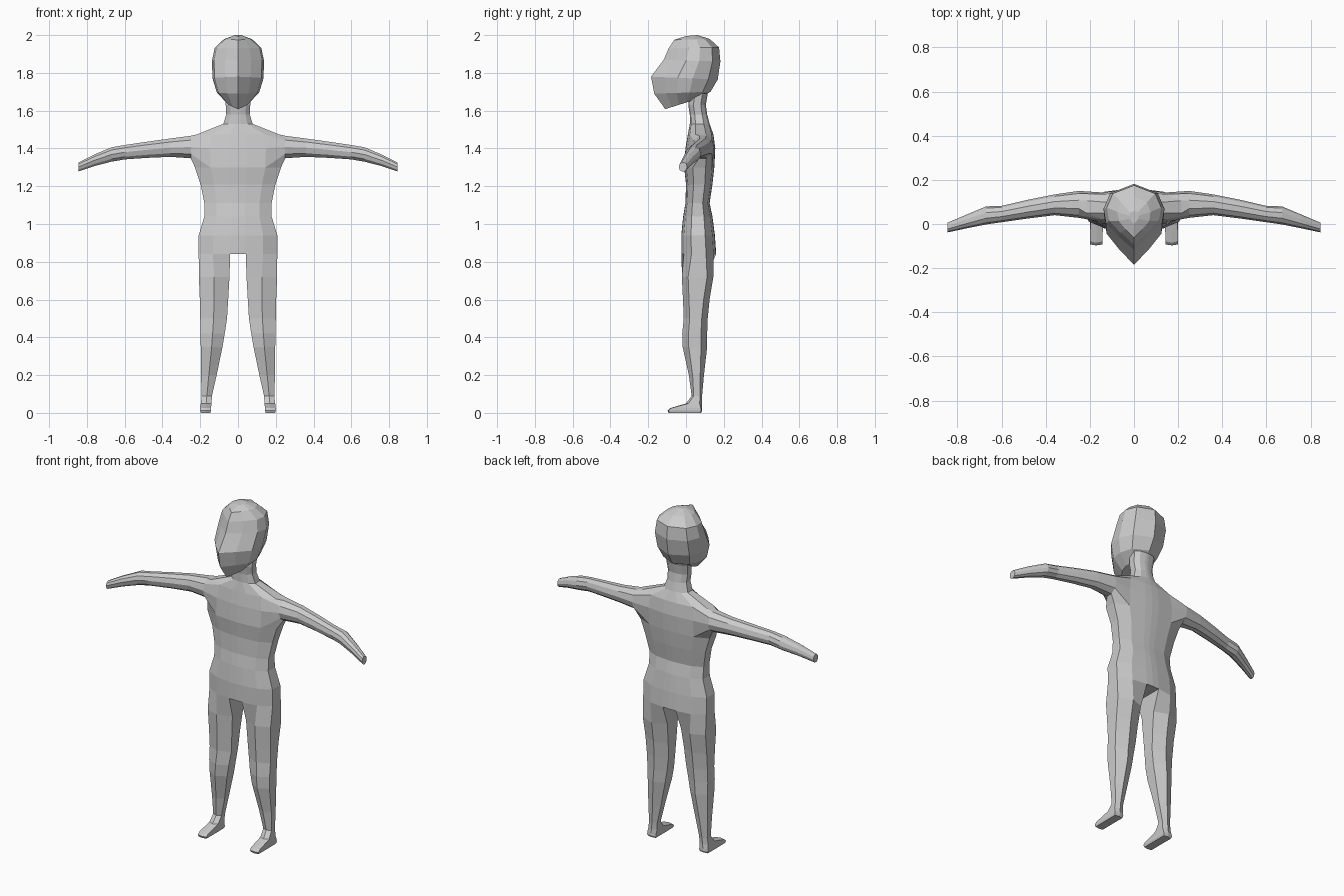
import bpy, bmesh, math

if "Cube" in bpy.data.objects:
    bpy.data.objects.remove(bpy.data.objects["Cube"])

skin = bpy.data.materials.new("light_grey")
skin.diffuse_color = (0.6, 0.6, 0.6, 1)
skin.use_nodes = True
skin.node_tree.nodes["Principled BSDF"].inputs["Base Color"].default_value = skin.diffuse_color


def finish(bm, name):
    """Turn half a mesh into a mirrored, flat shaded object."""
    loose = [v for v in bm.verts if not v.link_faces]
    bmesh.ops.delete(bm, geom=loose, context='VERTS')
    bmesh.ops.recalc_face_normals(bm, faces=bm.faces)
    mesh = bpy.data.meshes.new(name)
    bm.to_mesh(mesh)
    bm.free()
    mesh.materials.append(skin)
    ob = bpy.data.objects.new(name, mesh)
    bpy.context.collection.objects.link(ob)
    mirror = ob.modifiers.new("mirror", 'MIRROR')
    mirror.use_clip = True
    mirror.merge_threshold = 0.0005
    return ob


def bridge(bm, a, b, closed, skip=()):
    n = len(a)
    for i in range(n if closed else n - 1):
        if i not in skip:
            j = (i + 1) % n
            bm.faces.new((a[i], a[j], b[j], b[i]))


def span(lo, hi, t):
    """Map t in -1..1 onto lo..hi."""
    return lo + (hi - lo) * (t + 1) / 2


# ---- body: half torso, leg and arm joined in one mesh ----
bm = bmesh.new()
HALF = [(0, -1), (.2, -.98), (.64, -.85), (1, -.42),
        (1, .42), (.64, .85), (.2, .98), (0, 1)]
# height, half width, front y, back y
TORSO = [(.84, .208, -.025, .16), (.94, .208, -.025, .153),
         (1.04, .178, -.015, .14), (1.11, .178, -.003, .125),
         (1.21, .198, 0, .14), (1.30, .228, -.01, .15),
         (1.40, .23, -.003, .155), (1.475, .215, .01, .145),
         (1.53, .078, .02, .125), (1.58, .062, .02, .112),
         (1.63, .065, .012, .105), (1.69, .07, .02, .115)]
rings = [[bm.verts.new((w * px, span(f, b, py), z)) for px, py in HALF]
         for z, w, f, b in TORSO]
ARM_AT = 5
for k in range(len(rings) - 1):
    hole = (2, 3, 4) if k in (ARM_AT, ARM_AT + 1) else ()
    bridge(bm, rings[k], rings[k + 1], False, hole)
bm.faces.new(rings[-1])

# arm grows from the opening left in the torso side
low, mid, top = rings[ARM_AT:ARM_AT + 3]
prev = low[2:6] + [mid[5]] + top[5:1:-1] + [mid[2]]
# x, front y, back y, bottom z, top z
ARM = [(.25, .028, .15, 1.345, 1.47), (.36, .04, .134, 1.353, 1.455),
       (.48, .025, .11, 1.348, 1.438), (.60, .008, .082, 1.34, 1.42),
       (.67, -.002, .08, 1.328, 1.408), (.76, -.02, .042, 1.305, 1.37),
       (.845, -.038, .006, 1.277, 1.327)]
for x, f, b, lo, hi in ARM:
    ring = []
    for k in range(10):
        a = math.radians(216 + 36 * k)
        ring.append(bm.verts.new((x, span(f, b, math.cos(a)), span(lo, hi, math.sin(a)))))
    bridge(bm, prev, ring, True)
    prev = ring
bm.faces.new(prev)

# crotch strip, then leg and foot
hip = rings[0]
bm.faces.new((hip[0], hip[1], hip[6], hip[7]))
prev = hip[1:7]
# height, inner x, outer x, front y, back y, squareness
LEG = [(.72, .045, .207, -.022, .145, .6), (.60, .052, .202, -.016, .125, .55),
       (.50, .058, .2, -.012, .115, .5), (.42, .07, .199, -.02, .112, .5),
       (.35, .082, .197, -.018, .112, .5), (.20, .113, .196, .015, .095, .5),
       (.09, .138, .192, .03, .085, .6), (.05, .14, .197, 0, .085, .7),
       (.025, .143, .2, -.085, .085, .92), (.012, .143, .2, -.097, .085, .95),
       (0, .147, .197, -.092, .08, .95)]
for z, xi, xo, f, b, s in LEG:
    shape = [(-1, -s), (0, -1), (1, -s), (1, s), (0, 1), (-1, s)]
    ring = [bm.verts.new((span(xi, xo, px), span(f, b, py), z)) for px, py in shape]
    bridge(bm, prev, ring, True)
    prev = ring
bm.faces.new(prev)
finish(bm, "body")

# ---- head: keeled half slices, pointed towards the face ----
bm = bmesh.new()
SLICE = [(0, -1), (.5, -.6), (.92, -.2), (1, .25), (.78, .72), (0, 1)]
# front z, back z, half width, front y, back y
HEAD = [(1.608, 1.665, .055, -.11, .07), (1.69, 1.70, .112, -.168, .13),
        (1.78, 1.765, .135, -.185, .168), (1.87, 1.86, .138, -.118, .182),
        (1.93, 1.935, .123, -.092, .175), (1.975, 1.98, .075, -.062, .125),
        (1.995, 2.0, .022, 0, .06)]
prev = None
for zf, zb, w, f, b in HEAD:
    ring = [bm.verts.new((w * px, span(f, b, py), span(zf, zb, py))) for px, py in SLICE]
    if prev:
        bridge(bm, prev, ring, False)
    else:
        bm.faces.new(ring)
    prev = ring
bm.faces.new(prev)
finish(bm, "head")
